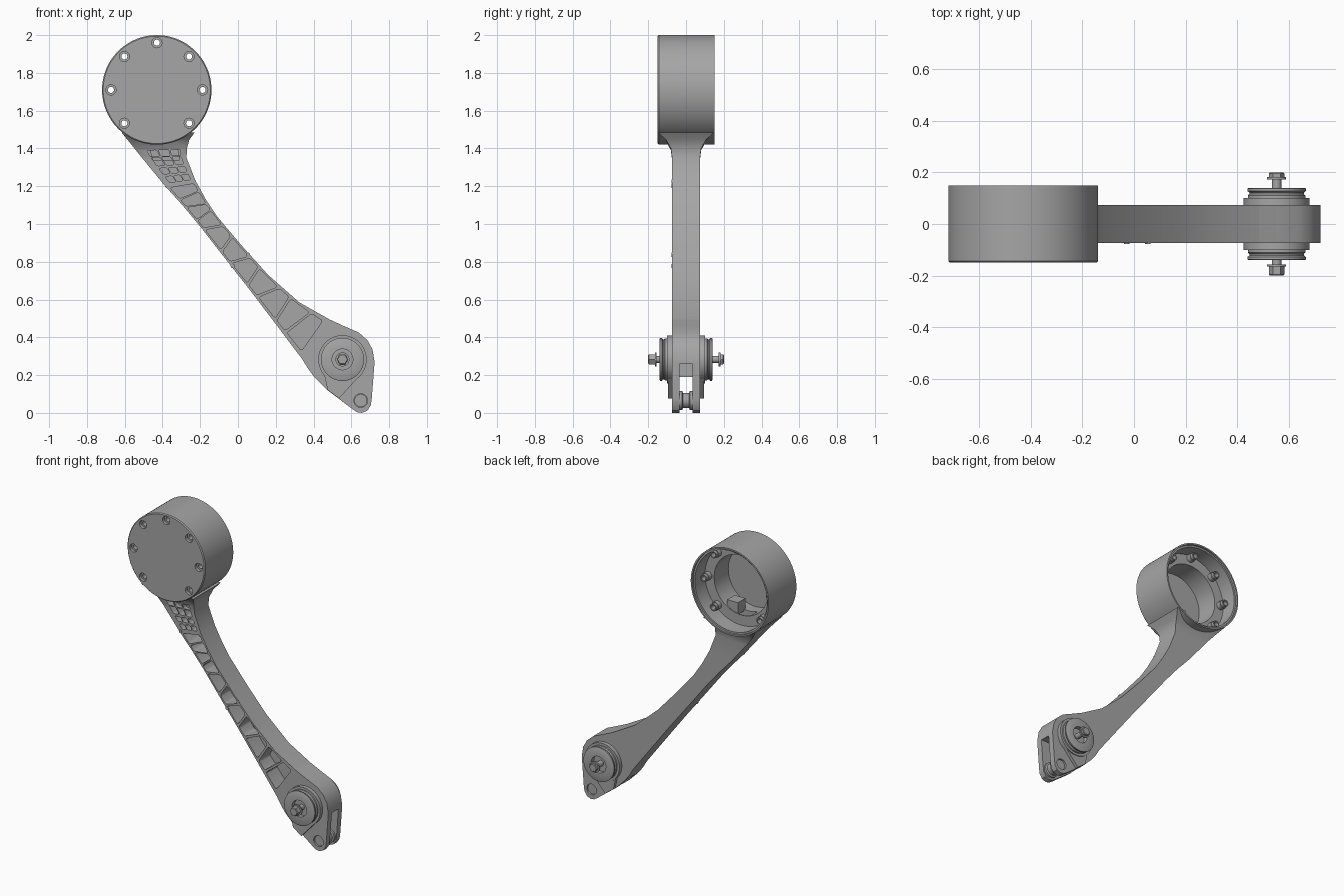
import bpy, bmesh, math
from mathutils import Vector

if "Cube" in bpy.data.objects:
    bpy.data.objects.remove(bpy.data.objects["Cube"])

grey = bpy.data.materials.new("plain_grey")
grey.use_nodes = True
grey.diffuse_color = (0.38, 0.38, 0.38, 1)
for node in grey.node_tree.nodes:
    if node.type == 'BSDF_PRINCIPLED':
        node.inputs["Base Color"].default_value = grey.diffuse_color


def finish(name, bm):
    bmesh.ops.remove_doubles(bm, verts=bm.verts, dist=1e-5)
    bmesh.ops.recalc_face_normals(bm, faces=bm.faces)
    mesh = bpy.data.meshes.new(name)
    bm.to_mesh(mesh)
    bm.free()
    mesh.materials.append(grey)
    ob = bpy.data.objects.new(name, mesh)
    bpy.context.collection.objects.link(ob)
    return ob


def add_lathe(bm, profile, cx, cz, seg=64, closed=False):
    """Turn (radius, y) points about an axis along y."""
    rings = []
    for r, y in profile:
        ring = []
        for k in range(seg):
            a = math.tau * k / seg
            ring.append(bm.verts.new((cx + r * math.cos(a), y, cz + r * math.sin(a))))
        rings.append(ring)
    pairs = list(zip(rings, rings[1:]))
    if closed:
        pairs.append((rings[-1], rings[0]))
    for a, b in pairs:
        for k in range(seg):
            n = (k + 1) % seg
            bm.faces.new((a[k], a[n], b[n], b[k]))


def lathe(name, profile, cx, cz, seg=64):
    bm = bmesh.new()
    add_lathe(bm, profile, cx, cz, seg)
    return finish(name, bm)


def add_prism(bm, pts, y0, y1):
    a = [bm.verts.new((x, y0, z)) for x, z in pts]
    b = [bm.verts.new((x, y1, z)) for x, z in pts]
    bm.faces.new(a)
    bm.faces.new(b[::-1])
    for i in range(len(a)):
        j = (i + 1) % len(a)
        bm.faces.new((a[i], a[j], b[j], b[i]))


def prism(name, pts, y0, y1):
    bm = bmesh.new()
    add_prism(bm, pts, y0, y1)
    return finish(name, bm)


def rounded(pts, r):
    out = []
    pts = [Vector(p) for p in pts]
    for i, p in enumerate(pts):
        a = p + (pts[i - 1] - p).normalized() * r
        b = p + (pts[(i + 1) % len(pts)] - p).normalized() * r
        for t in (0, 0.33, 0.67, 1):
            out.append(a * (1 - t) ** 2 + p * 2 * t * (1 - t) + b * t * t)
    return out


def cut(ob, cutter):
    cutter.hide_render = True
    mod = ob.modifiers.new("cut", 'BOOLEAN')
    mod.operation = 'DIFFERENCE'
    mod.solver = 'EXACT'
    mod.object = cutter
    bpy.context.view_layer.objects.active = ob
    bpy.ops.object.modifier_apply(modifier=mod.name)
    bpy.data.objects.remove(cutter)


HX, HZ = -0.43, 1.71      # drum centre
PX, PZ = 0.553, 0.283     # pivot centre
RX, RZ = 0.65, 0.065      # roller centre

# Arm cross-sections: left x, z, right x, z, half thickness
SECTIONS = [
    (-0.616, 1.484, -0.23, 1.484, 0.147),
    (-0.578, 1.437, -0.258, 1.445, 0.105),
    (-0.54, 1.39, -0.27, 1.40, 0.08),
    (-0.50, 1.34, -0.272, 1.35, 0.074),
    (-0.389, 1.204, -0.225, 1.23, 0.074),
    (-0.29, 1.095, -0.17, 1.13, 0.074),
    (-0.204, 0.992, -0.112, 1.042, 0.074),
    (-0.07, 0.82, 0.02, 0.885, 0.074),
    (0.061, 0.653, 0.16, 0.73, 0.074),
    (0.20, 0.47, 0.325, 0.585, 0.074),
    (0.341, 0.283, 0.484, 0.495, 0.074)]


def on_arm(t, u):
    i = min(int(t), len(SECTIONS) - 2)
    a, b = SECTIONS[i], SECTIONS[i + 1]
    s = [p + (q - p) * (t - i) for p, q in zip(a, b)]
    return (s[0] + (s[2] - s[0]) * u, s[1] + (s[3] - s[1]) * u)


# Arm
bm = bmesh.new()
loops = []
for xl, zl, xr, zr, h in SECTIONS:
    loops.append([bm.verts.new(c) for c in
                  ((xl, -h, zl), (xr, -h, zr), (xr, h, zr), (xl, h, zl))])
for a, b in zip(loops, loops[1:]):
    for k in range(4):
        n = (k + 1) % 4
        bm.faces.new((a[k], a[n], b[n], b[k]))
bm.faces.new(loops[0])
bm.faces.new(loops[-1][::-1])
arm = finish("arm", bm)
cut(arm, lathe("arm_end_cutter", [(0, -0.3), (0.28, -0.3), (0.28, 0.3), (0, 0.3)], HX, HZ))

# Lightening pockets along the front of the arm, with slanted ribs
bm = bmesh.new()
count = 11
step = 5.8 / count
for i in range(count):
    t0, t1 = 4.1 + i * step + 0.035, 4.1 + (i + 1) * step - 0.035
    s0 = 0.08 * (-1) ** i if i else 0
    s1 = -0.08 * (-1) ** i if i < count - 1 else 0
    add_prism(bm, rounded([on_arm(t0 - s0, 0.1), on_arm(t0 + s0, 0.9),
                           on_arm(t1 + s1, 0.9), on_arm(t1 - s1, 0.1)], 0.014), -0.2, 0.04)
cut(arm, finish("pocket_cutter", bm))

# Small pocket grid under the drum
bm = bmesh.new()
rows = (2.0, 2.75, 3.3, 3.63, 3.97)
for j, (t0, t1) in enumerate(zip(rows, rows[1:])):
    for k in range(3):
        u0 = 0.2 + 0.235 * k
        u1 = u0 + 0.2
        add_prism(bm, rounded([on_arm(t0 + 0.06, u0), on_arm(t0 + 0.06, u1),
                               on_arm(t1 - 0.04, u1), on_arm(t1 - 0.04, u0)], 0.009),
                  -0.2, 0.01)
cut(arm, finish("grid_cutter", bm))

# Drum: closed front, open stepped back
drum = lathe("drum", [(0, -0.15), (0.284, -0.15), (0.29, -0.144), (0.29, 0.15),
                      (0.28, 0.15), (0.28, 0.137), (0.268, 0.137), (0.268, 0.03),
                      (0.2, 0.03), (0.2, -0.12), (0, -0.12)], HX, HZ, 96)
bolt_spots = [(HX + 0.243 * math.cos(math.radians(a)), HZ + 0.25 * math.sin(math.radians(a)))
              for a in range(-45, 226, 45)]
bm = bmesh.new()
for x, z in bolt_spots:
    add_lathe(bm, [(0, -0.2), (0.027, -0.2), (0.027, -0.13), (0.016, -0.13),
                   (0.016, 0.1), (0, 0.1)], x, z, 20)
cut(drum, finish("bolt_hole_cutter", bm))

# Passage from the drum into the arm
passage = [(-0.51, 1.56), (-0.35, 1.56), (-0.31, 1.34), (-0.45, 1.34)]
for part in (drum, arm):
    cut(part, prism("passage_cutter", passage, -0.045, 0.025))

# Hollow screw bosses inside the drum
bm = bmesh.new()
for x, z in bolt_spots:
    add_lathe(bm, [(0.016, 0.025), (0.027, 0.025), (0.027, 0.06), (0.023, 0.06),
                   (0.023, 0.08), (0.016, 0.08)], x, z, 20, closed=True)
finish("screw_bosses", bm)
prism("cable_guide", [(-0.40, 1.5), (-0.32, 1.5), (-0.32, 1.58), (-0.40, 1.58)], -0.06, 0.02)

# Small locating pins on the arm face
bm = bmesh.new()
for t in (4.04, 7.28):
    for u in (0.06, 0.94):
        x, z = on_arm(t, u)
        add_lathe(bm, [(0, -0.07), (0.011, -0.07), (0.011, -0.077), (0, -0.077)], x, z, 16)
finish("locating_pins", bm)

# Forked foot
foot = prism("foot", [(0.341, 0.283), (0.372, 0.232), (0.405, 0.188), (0.474, 0.12),
                      (0.606, 0.02), (0.63, 0.004), (0.655, 0), (0.685, 0.012),
                      (0.703, 0.04), (0.708, 0.075), (0.723, 0.27), (0.712, 0.336),
                      (0.685, 0.385), (0.64, 0.425), (0.56, 0.46), (0.484, 0.495)],
             -0.074, 0.074)
cut(foot, prism("slot_cutter", [(0.8, 0.26), (0.62, 0.26), (0.62, 0.19), (0.3, 0.19),
                                (0.3, -0.1), (0.8, -0.1)], -0.035, 0.035))
cut(foot, lathe("pin_hole_cutter", [(0, -0.2), (0.036, -0.2), (0.036, 0.2), (0, 0.2)],
                RX, RZ, 32))

# Roller and its pin
lathe("roller", [(0, -0.034), (0.05, -0.034), (0.05, -0.02), (0.04, -0.016),
                 (0.04, 0.016), (0.05, 0.02), (0.05, 0.034), (0, 0.034)], RX, RZ, 40)
lathe("roller_pin", [(0, -0.064), (0.034, -0.064), (0.034, 0.064), (0, 0.064)], RX, RZ, 32)

# Pivot on each side: cheek pad, stepped bearing, flanged bolt
for side, s, y_flange, flange in (("front", -1, 0.157, 0.008), ("back", 1, 0.173, 0.01)):
    prism(side + "_cheek_pad", [(0.455, 0.21), (0.474, 0.122), (0.535, 0.076),
                                (0.66, 0.215), (PX, PZ)], s * 0.06, s * 0.094)
    bearing = [(0, 0.06), (0.128, 0.06), (0.128, 0.1), (0.112, 0.1), (0.112, 0.11),
               (0.106, 0.116), (0.106, 0.122), (0.114, 0.128), (0.114, 0.137),
               (0.108, 0.14), (0.055, 0.14), (0.055, 0.11), (0, 0.11)]
    lathe(side + "_bearing", [(r, s * y) for r, y in bearing], PX, PZ)
    y1 = y_flange + flange
    bolt = [(0, 0.1), (0.018, 0.1), (0.018, y_flange), (0.037, y_flange), (0.037, y1), (0, y1)]
    lathe(side + "_bolt", [(r, s * y) for r, y in bolt], PX, PZ, 32)
    head = [(0, y1 - 0.002), (0.03, y1 - 0.002), (0.03, 0.196), (0.026, 0.2), (0, 0.2)]
    lathe(side + "_bolt_head", [(r, s * y) for r, y in head], PX, PZ, 6)

# Smooth round surfaces, keep edges crisp
for ob in bpy.context.collection.objects:
    ob.select_set(ob.type == 'MESH')
bpy.context.view_layer.objects.active = drum
bpy.ops.object.shade_smooth_by_angle(angle=math.radians(30))
